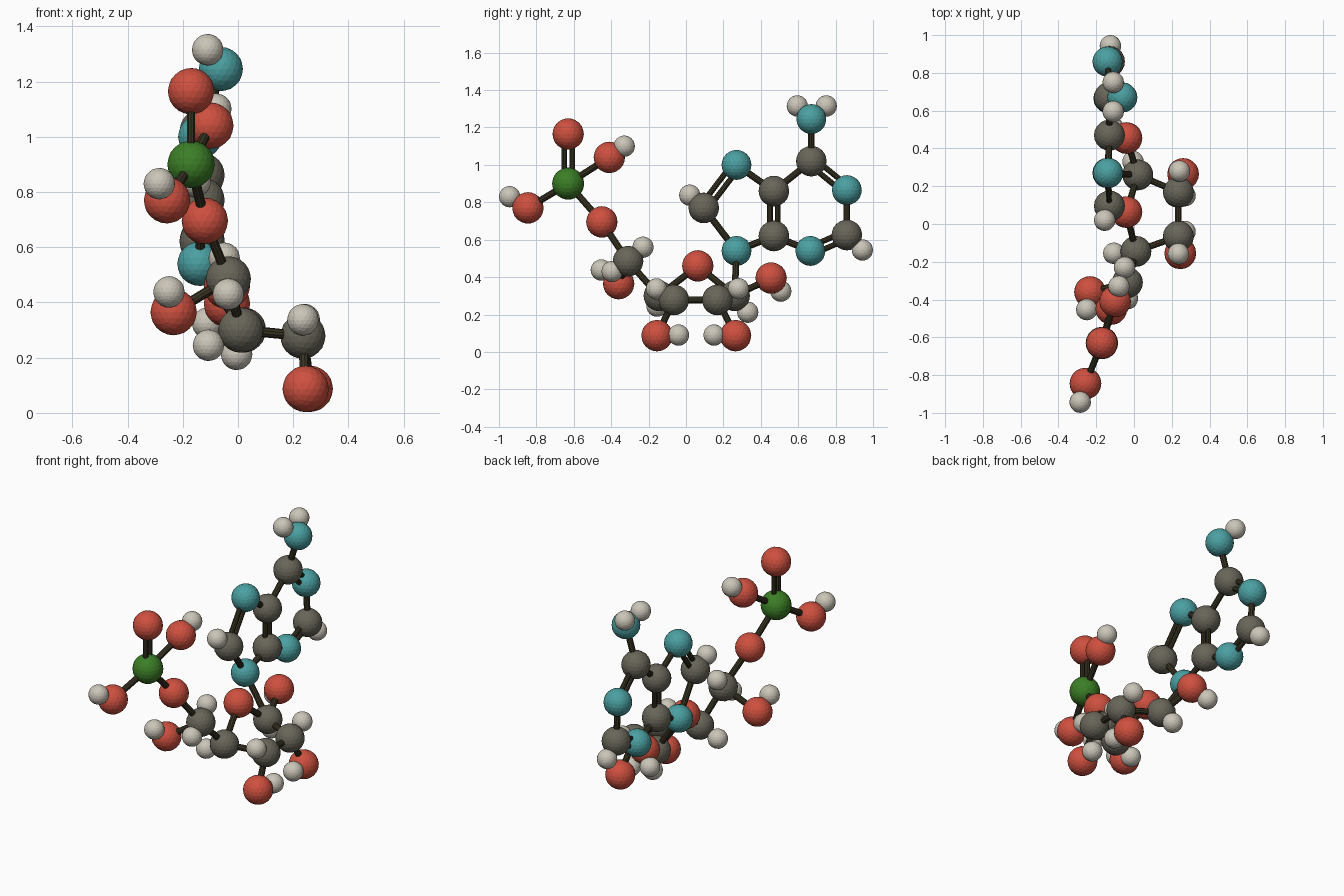
import bpy
from mathutils import Vector

if "Cube" in bpy.data.objects:
    bpy.data.objects.remove(bpy.data.objects["Cube"])


def material(name, col):
    m = bpy.data.materials.new(name)
    m.diffuse_color = (*col, 1)
    m.use_nodes = True
    m.node_tree.nodes["Principled BSDF"].inputs["Base Color"].default_value = m.diffuse_color
    return m


# element kind -> (material, sphere radius)
KIND = {
    "carbon": (material("carbon grey", (0.14, 0.132, 0.10)), 0.082),
    "oxygen": (material("oxygen red", (0.62, 0.08, 0.05)), 0.084),
    "nitrogen": (material("nitrogen teal", (0.07, 0.35, 0.36)), 0.08),
    "phosphorus": (material("phosphorus green", (0.045, 0.21, 0.02)), 0.086),
    "hydrogen": (material("hydrogen white", (0.6, 0.56, 0.48)), 0.057),
}
BOND = material("bond dark brown", (0.04, 0.033, 0.016))

# heavy atoms: kind, position, positions of attached hydrogens
ATOMS = {
    # phosphate group
    "p": ("phosphorus", (-.17, -.63, .90), []),
    "p_top": ("oxygen", (-.17, -.63, 1.165), []),
    "p_right": ("oxygen", (-.10, -.41, 1.04), [(-.08, -.33, 1.10)]),
    "p_left": ("oxygen", (-.257, -.845, .77), [(-.285, -.943, .83)]),
    "p_link": ("oxygen", (-.12, -.45, .695), []),
    # arm between phosphate and sugar
    "arm": ("carbon", (-.035, -.31, .485), [(-.05, -.23, .56), (-.035, -.395, .43)]),
    "arm_o": ("oxygen", (-.233, -.36, .365), [(-.25, -.453, .438)]),
    # sugar ring
    "s4": ("carbon", (.01, -.145, .30), [(-.107, -.155, .245)]),
    "s_o": ("oxygen", (-.04, .063, .46), []),
    "s1": ("carbon", (.02, .26, .30), [(-.005, .33, .212)]),
    "s2": ("carbon", (.235, .168, .278), [(.24, .28, .338)]),
    "s3": ("carbon", (.235, -.065, .278), [(.235, -.158, .337)]),
    "s1_o": ("oxygen", (-.04, .455, .395), [(-.11, .507, .325)]),
    "s2_o": ("oxygen", (.26, .265, .087), [(.27, .15, .09)]),
    "s3_o": ("oxygen", (.245, -.155, .087), [(.27, -.04, .09)]),
    # double-ring base
    "n9": ("nitrogen", (-.14, .27, .54), []),
    "c8": ("carbon", (-.13, .095, .77), [(-.155, .02, .838)]),
    "n7": ("nitrogen", (-.137, .27, 1.0), []),
    "c5": ("carbon", (-.13, .47, .86), []),
    "c4": ("carbon", (-.13, .47, .62), []),
    "c6": ("carbon", (-.13, .67, 1.02), []),
    "n1": ("nitrogen", (-.14, .86, .865), []),
    "c2": ("carbon", (-.13, .86, .625), [(-.125, .943, .545)]),
    "n3": ("nitrogen", (-.135, .665, .54), []),
    "n6": ("nitrogen", (-.062, .67, 1.245), [(-.11, .595, 1.315), (-.11, .75, 1.315)]),
}
SINGLE = ("p-p_right p-p_left p-p_link p_link-arm arm-arm_o arm-s4 s4-s_o s_o-s1 s1-s2 "
          "s2-s3 s3-s4 s1-s1_o s2-s2_o s3-s3_o s1-n9 n9-c8 n7-c5 n9-c4 c5-c6 n1-c2 "
          "n3-c4 c6-n6")
DOUBLE = "p-p_top c8-n7 c4-c5 c6-n1 c2-n3"


def ball(name, kind, pos):
    mat, r = KIND[kind]
    bpy.ops.mesh.primitive_ico_sphere_add(subdivisions=3, radius=r, location=pos)
    o = bpy.context.object
    o.name = name
    o.data.materials.append(mat)


def rod(name, a, b, r):
    d = b - a
    bpy.ops.mesh.primitive_cylinder_add(vertices=10, radius=r, depth=d.length,
                                        location=(a + b) / 2,
                                        rotation=d.to_track_quat('Z', 'Y').to_euler())
    o = bpy.context.object
    o.name = name
    o.data.materials.append(BOND)


# atoms, with their hydrogens on short bonds
for key, (kind, pos, hs) in ATOMS.items():
    ball(f"{kind}_{key}", kind, pos)
    for i, h in enumerate(hs):
        ball(f"hydrogen_{key}_{i}", "hydrogen", h)
        rod(f"bond_hydrogen_{key}_{i}", Vector(pos), Vector(h), 0.017)

# single bonds
for pair in SINGLE.split():
    a, b = (Vector(ATOMS[k][1]) for k in pair.split("-"))
    rod("bond_" + pair, a, b, 0.018)

# double bonds: two parallel rods side by side in the ring plane
for pair in DOUBLE.split():
    a, b = (Vector(ATOMS[k][1]) for k in pair.split("-"))
    side = (b - a).cross(Vector((1, 0, 0))).normalized() * 0.021
    for s in (-1, 1):
        rod("double_bond_" + pair, a + side * s, b + side * s, 0.015)
